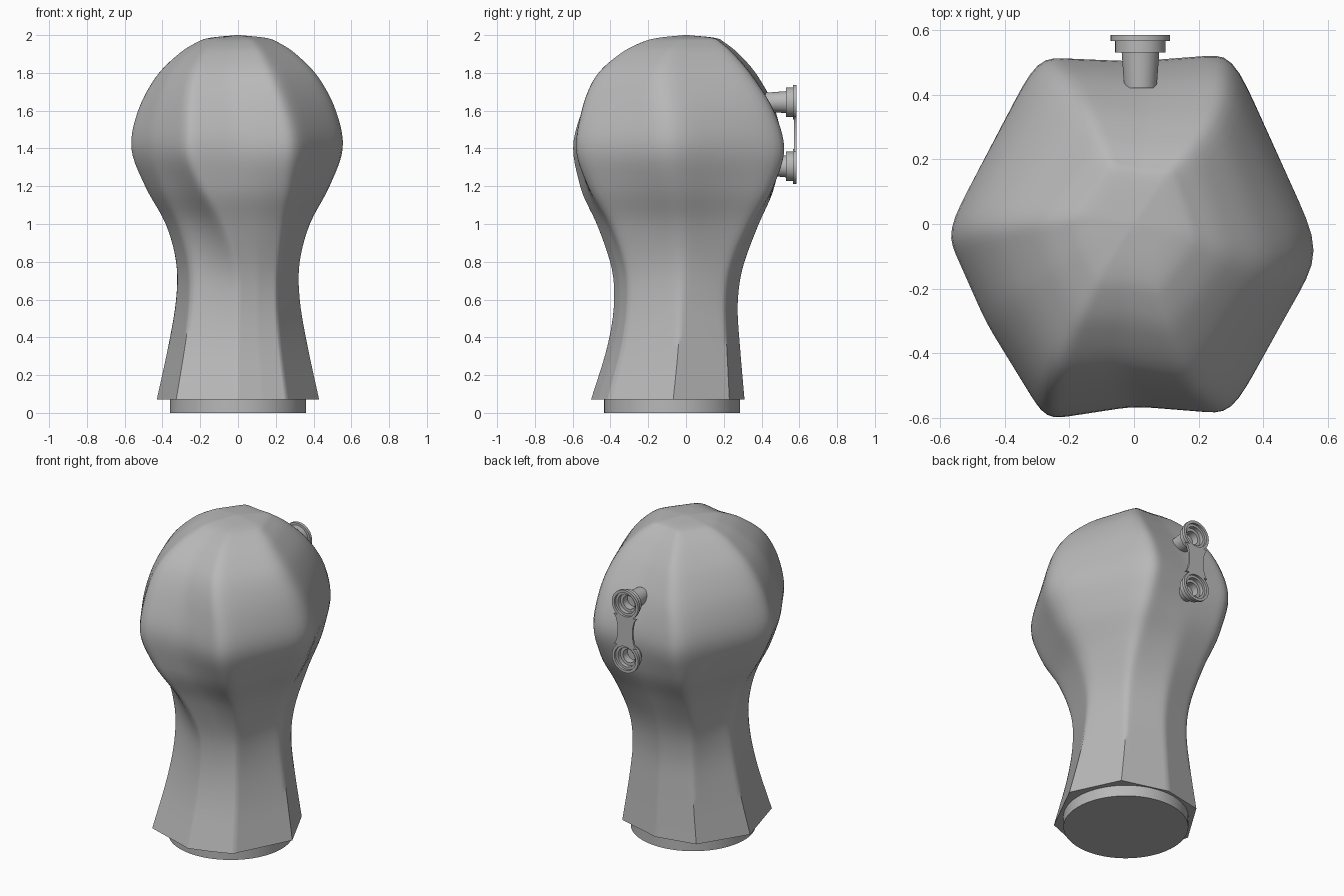
import bpy, bmesh, math
from mathutils import Vector

cube = bpy.data.objects.get("Cube")
if cube:
    bpy.data.objects.remove(cube)

grey = bpy.data.materials.new("satin grey")
grey.use_nodes = True
GREY = (0.48, 0.48, 0.48, 1)
grey.diffuse_color = GREY
grey.node_tree.nodes["Principled BSDF"].inputs["Base Color"].default_value = GREY


def finish(name, bm, angle=30):
    bmesh.ops.remove_doubles(bm, verts=bm.verts, dist=0.0001)
    bmesh.ops.recalc_face_normals(bm, faces=bm.faces)
    mesh = bpy.data.meshes.new(name)
    bm.to_mesh(mesh)
    bm.free()
    ob = bpy.data.objects.new(name, mesh)
    bpy.context.collection.objects.link(ob)
    mesh.materials.append(grey)
    bpy.ops.object.select_all(action='DESELECT')
    ob.select_set(True)
    bpy.context.view_layer.objects.active = ob
    bpy.ops.object.shade_smooth_by_angle(angle=math.radians(angle))
    return ob


def smoothstep(a, b, v):
    t = min(max((v - a) / (b - a), 0), 1)
    return t * t * (3 - 2 * t)


def loft(bm, rings, cap_start=False, cap_end=False):
    rows = [[bm.verts.new(p) for p in ring] for ring in rings]
    n = len(rows[0])
    for low, high in zip(rows, rows[1:]):
        for i in range(n):
            j = (i + 1) % n
            bm.faces.new((low[i], low[j], high[j], high[i]))
    if cap_start:
        bm.faces.new(rows[0])
    if cap_end:
        bm.faces.new(rows[-1])


def catmull(points, steps):
    pts = [Vector(p) for p in points]
    pts = [2 * pts[0] - pts[1]] + pts + [2 * pts[-1] - pts[-2]]
    out = []
    for a, b, c, d in zip(pts, pts[1:], pts[2:], pts[3:]):
        for k in range(steps):
            t = k / steps
            out.append(0.5 * (2 * b + (c - a) * t + (2 * a - 5 * b + 4 * c - d) * t * t
                              + (3 * b - a - 3 * c + d) * t ** 3))
    return out + [pts[-2]]


# Grip outline: height, side radius, centre depth
PROFILE = [(0.07, 0.43, -0.09), (0.35, 0.37, -0.06), (0.6, 0.33, -0.048), (0.8, 0.33, -0.04),
           (1.0, 0.385, -0.035), (1.2, 0.495, -0.04), (1.4, 0.57, -0.045), (1.6, 0.535, -0.048),
           (1.78, 0.44, -0.055), (1.9, 0.32, -0.04), (1.96, 0.225, -0.02), (1.985, 0.155, 0),
           (2.0, 0.01, 0)]
# Corners: head angle, head ratio, foot angle, foot ratio, waist swell
CORNERS = [(-4, 1.0, 3, 1.0, 0), (62, 1.09, 48, 1.0, 1), (90, 0.92, 90, 0.93, 1),
           (118, 1.07, 126, 1.0, 1), (178, 1.0, 172, 1.01, 0), (210, 0.9, 223, 1.04, 0.2),
           (244, 1.05, 270, 0.96, 1), (270, 0.87, 289, 0.92, 1), (299, 1.05, 308, 0.96, 0.8)]


def grip_ring(z, radius, cy, per_side=12):
    head = smoothstep(0.65, 1.42, z)
    soften = smoothstep(0.2, 1.3, z)
    bulge = 0.16 * math.exp(-((z - 0.95) / 0.32) ** 2)
    twist = -7 * smoothstep(1.4, 1.95, z)
    corners = []
    for ha, hr, fa, fr, swell in CORNERS:
        a = math.radians(fa + (ha - fa) * head + twist)
        r = fr + (hr - fr) * head + bulge * swell
        r *= radius * (1 + 0.02 * soften)
        corners.append(Vector((r * math.cos(a), r * math.sin(a), 0)))
    # Straight sides, then soften the corners towards the head
    pts = []
    for a, b in zip(corners, corners[1:] + corners[:1]):
        pts += [a.lerp(b, k / per_side) for k in range(per_side)]
    n = len(pts)
    for _ in range(3):
        soft = [(pts[i - 1] + pts[i] + pts[(i + 1) % n]) / 3 for i in range(n)]
        pts = [p.lerp(s, soften) for p, s in zip(pts, soft)]
    return [p + Vector((0, cy, z)) for p in pts]


bm = bmesh.new()
loft(bm, [grip_ring(*p) for p in catmull(PROFILE, 5)], True, True)
finish("grip", bm, 42)


def turned(name, profile, to_world, segments=48):
    # Revolve a radius / distance profile around an axis
    bm = bmesh.new()
    rings = [[to_world(r * math.cos(a), r * math.sin(a), d)
              for a in (2 * math.pi * i / segments for i in range(segments))]
             for r, d in profile]
    loft(bm, rings, True, True)
    return finish(name, bm)


# Round foot collar
turned("foot_collar", [(0.36, 0), (0.36, 0.1)], lambda x, y, d: (x, y - 0.073, d), 96)

# Pair of stepped hollow studs on the back
CLIP_X, HIGH, LOW = 0.02, 1.645, 1.305
for label, height, root in (("upper", HIGH, 0.42), ("lower", LOW, 0.45)):
    stud = [(0.05, root), (0.058, 0.53), (0.078, 0.53), (0.078, 0.566), (0.092, 0.566),
            (0.092, 0.585), (0.075, 0.585), (0.075, 0.57), (0.06, 0.57), (0.06, 0.545),
            (0.042, 0.545), (0.042, 0.5)]
    turned(label + "_stud", stud, lambda x, y, d, h=height: (CLIP_X + x, d, h + y))

# Waisted link plate joining the studs, hollowed to clear their cups
bm = bmesh.new()
side = []
for k in range(17):
    t = -1 + k / 8
    end = 0.125 - 0.03 * t * t
    side.append((0.052 + 0.028 * t * t, (HIGH + LOW) / 2 + t * end))
outline = side + [(-x, z) for x, z in reversed(side)]
loft(bm, [[(CLIP_X + x, y, z) for x, z in outline] for y in (0.572, 0.585)], True, True)
finish("link_plate", bm)
